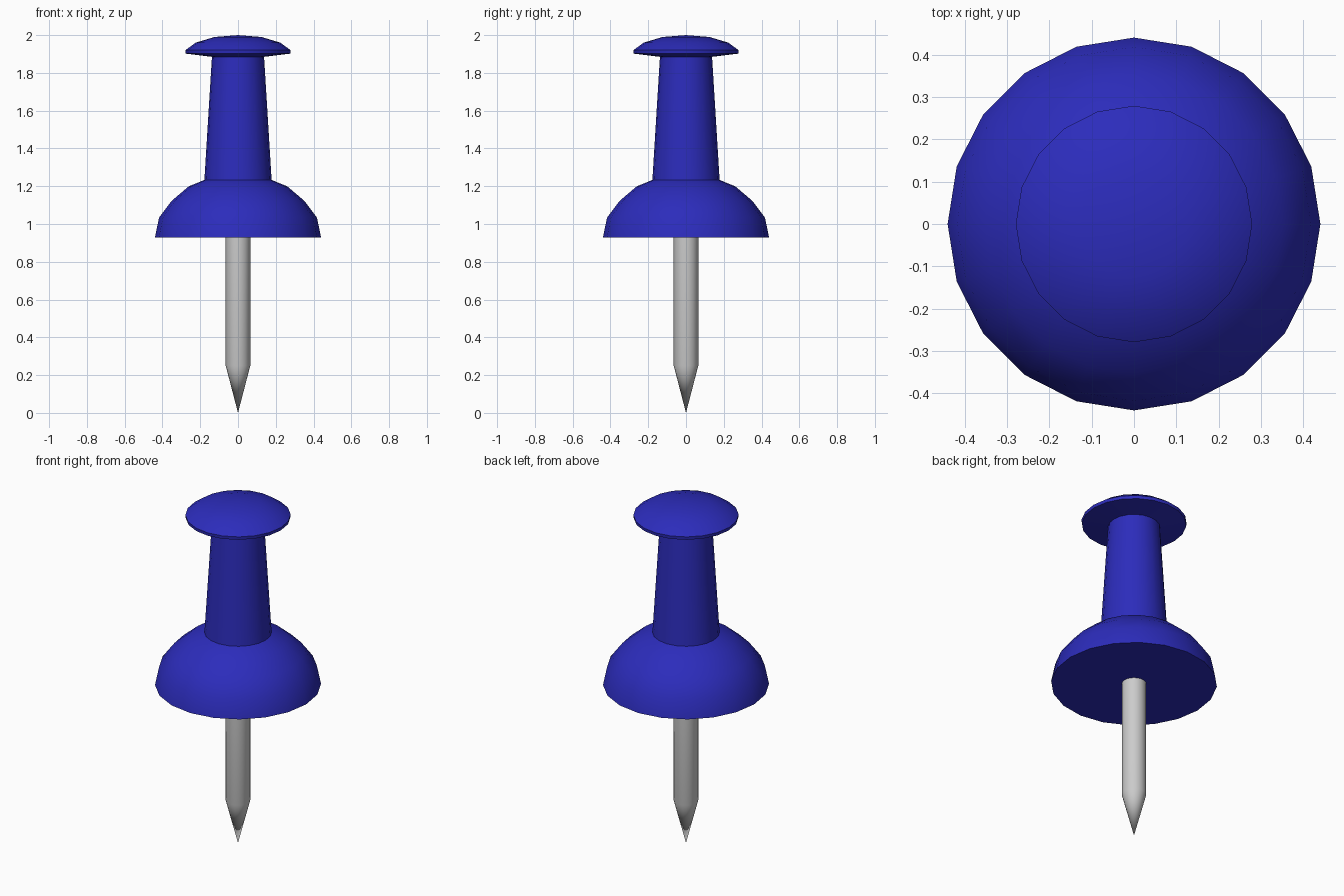
import bpy
import bmesh
from math import cos, sin, tau, radians

if "Cube" in bpy.data.objects:
    bpy.data.objects.remove(bpy.data.objects["Cube"])

SIDES = 20


def lathe(name, profile, color=None):
    """Revolve (radius, z) points around z; zero-radius points become poles."""
    bm = bmesh.new()
    rings = []
    for r, z in profile:
        n = SIDES if r > 0 else 1
        rings.append([bm.verts.new((r * cos(tau * i / SIDES), r * sin(tau * i / SIDES), z))
                      for i in range(n)])
    for low, high in zip(rings, rings[1:]):
        for i in range(SIDES):
            j = (i + 1) % SIDES
            quad = [low[i % len(low)], low[j % len(low)],
                    high[j % len(high)], high[i % len(high)]]
            bm.faces.new(list(dict.fromkeys(quad)))
    bmesh.ops.recalc_face_normals(bm, faces=bm.faces)
    mesh = bpy.data.meshes.new(name)
    bm.to_mesh(mesh)
    bm.free()
    obj = bpy.data.objects.new(name, mesh)
    bpy.context.collection.objects.link(obj)
    if color:
        mat = bpy.data.materials.new(name + "_material")
        mat.diffuse_color = color
        mat.use_nodes = True
        mat.node_tree.nodes["Principled BSDF"].inputs["Base Color"].default_value = mat.diffuse_color
        mesh.materials.append(mat)
    bpy.ops.object.select_all(action='DESELECT')
    obj.select_set(True)
    bpy.context.view_layer.objects.active = obj
    bpy.ops.object.shade_smooth_by_angle(angle=radians(35))
    return obj


# Metal pin with a pointed tip, ending at the underside of the handle
lathe("pin", [(0, 0), (0.065, 0.25), (0.065, 0.93)])

# Plastic handle: domed collar, tapered grip and mushroom cap
collar = [(0, 0.928), (0.44, 0.928), (0.418, 1.034), (0.352, 1.122), (0.26, 1.20)]
grip = [(0.178, 1.233), (0.138, 1.885)]
cap = [(0.277, 1.902), (0.279, 1.92), (0.224, 1.96), (0.125, 1.99), (0, 2.0)]
lathe("handle", collar + grip + cap, (0.025, 0.025, 0.5, 1))
